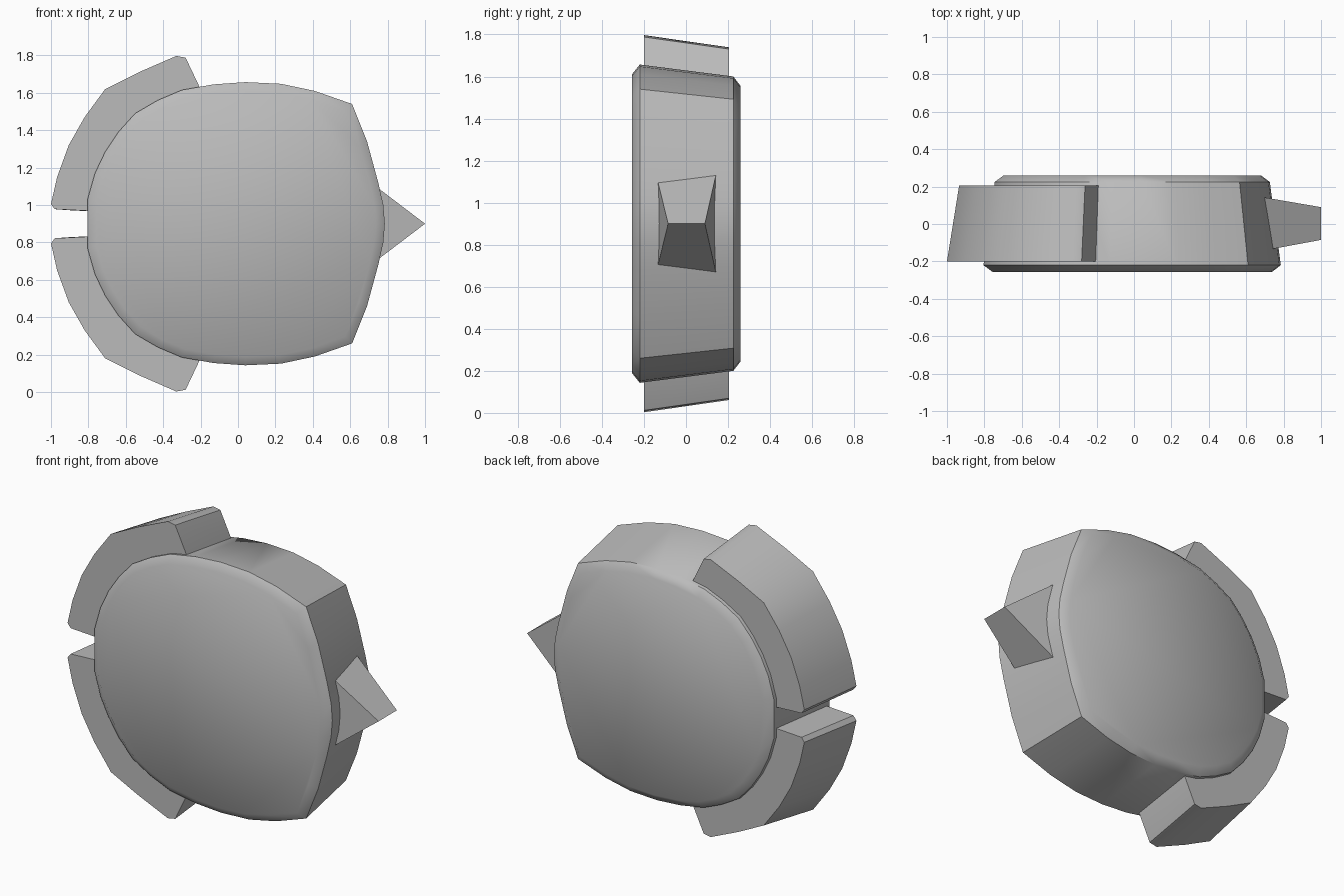
import bpy, bmesh, math

if "Cube" in bpy.data.objects:
    bpy.data.objects.remove(bpy.data.objects["Cube"])

CZ = 0.9  # height of the horizontal symmetry plane

grey = bpy.data.materials.new("plain_grey")
grey.diffuse_color = (0.5, 0.5, 0.5, 1)
grey.use_nodes = True
grey.node_tree.nodes["Principled BSDF"].inputs["Base Color"].default_value = grey.diffuse_color


def loft(name, outline, rings, angle):
    """Stack scaled copies of an x-z outline along y and close both ends."""
    bm = bmesh.new()
    loops = []
    for y, s in rings:
        loops.append([bm.verts.new((x * s, y, CZ + z * s)) for x, z in outline])
    n = len(outline)
    for a, b in zip(loops, loops[1:]):
        for i in range(n):
            j = (i + 1) % n
            bm.faces.new((a[i], a[j], b[j], b[i]))
    bm.faces.new(loops[0])
    bm.faces.new(loops[-1][::-1])
    bmesh.ops.recalc_face_normals(bm, faces=bm.faces)
    return finish(name, bm, angle)


def finish(name, bm, angle):
    me = bpy.data.meshes.new(name)
    bm.to_mesh(me)
    bm.free()
    me.materials.append(grey)
    ob = bpy.data.objects.new(name, me)
    bpy.context.collection.objects.link(ob)
    bpy.ops.object.select_all(action='DESELECT')
    ob.select_set(True)
    bpy.context.view_layer.objects.active = ob
    bpy.ops.object.shade_smooth_by_angle(angle=math.radians(angle))
    return ob


# Rounded disc body: upper half of the outline, relative to the centre
half = [(0.785, 0.0), (0.777, 0.1), (0.75, 0.22), (0.69, 0.44), (0.61, 0.64),
        (0.41, 0.71), (0.23, 0.748), (0.04, 0.757), (-0.13, 0.745),
        (-0.3, 0.715), (-0.43, 0.66), (-0.55, 0.59), (-0.64, 0.49),
        (-0.71, 0.385), (-0.765, 0.27), (-0.805, 0.13)]
body_outline = half + [(x, -z) for x, z in half[:0:-1]]
loft("disc_body", body_outline,
     [(-0.256, 0.94), (-0.22, 1.0), (0.225, 0.925), (0.26, 0.865)], 45)

# Curved guards on the left rim, mirrored above and below
guard = [(-0.98, 0.078), (-1.0, 0.105), (-0.967, 0.25), (-0.905, 0.42),
         (-0.82, 0.57), (-0.71, 0.72), (-0.53, 0.81), (-0.33, 0.897),
         (-0.28, 0.888), (-0.205, 0.73), (-0.18, 0.64), (-0.42, 0.55),
         (-0.58, 0.4), (-0.67, 0.2), (-0.69, 0.063)]
for name, sign in (("upper_guard", 1), ("lower_guard", -1)):
    loft(name, [(x, z * sign) for x, z in guard], [(-0.2, 1.0), (0.205, 0.935)], 35)

# Wedge-shaped point on the right rim
bm = bmesh.new()
base = [bm.verts.new((0.65, y, CZ + z)) for y, z in
        ((-0.15, -0.266), (0.15, -0.266), (0.15, 0.266), (-0.15, 0.266))]
tip = [bm.verts.new((1.0, y, CZ)) for y in (-0.085, 0.09)]
bm.faces.new(base)
bm.faces.new((base[0], base[1], tip[1], tip[0]))
bm.faces.new((base[2], base[3], tip[0], tip[1]))
bm.faces.new((base[1], base[2], tip[1]))
bm.faces.new((base[3], base[0], tip[0]))
bmesh.ops.recalc_face_normals(bm, faces=bm.faces)
finish("point", bm, 30)
